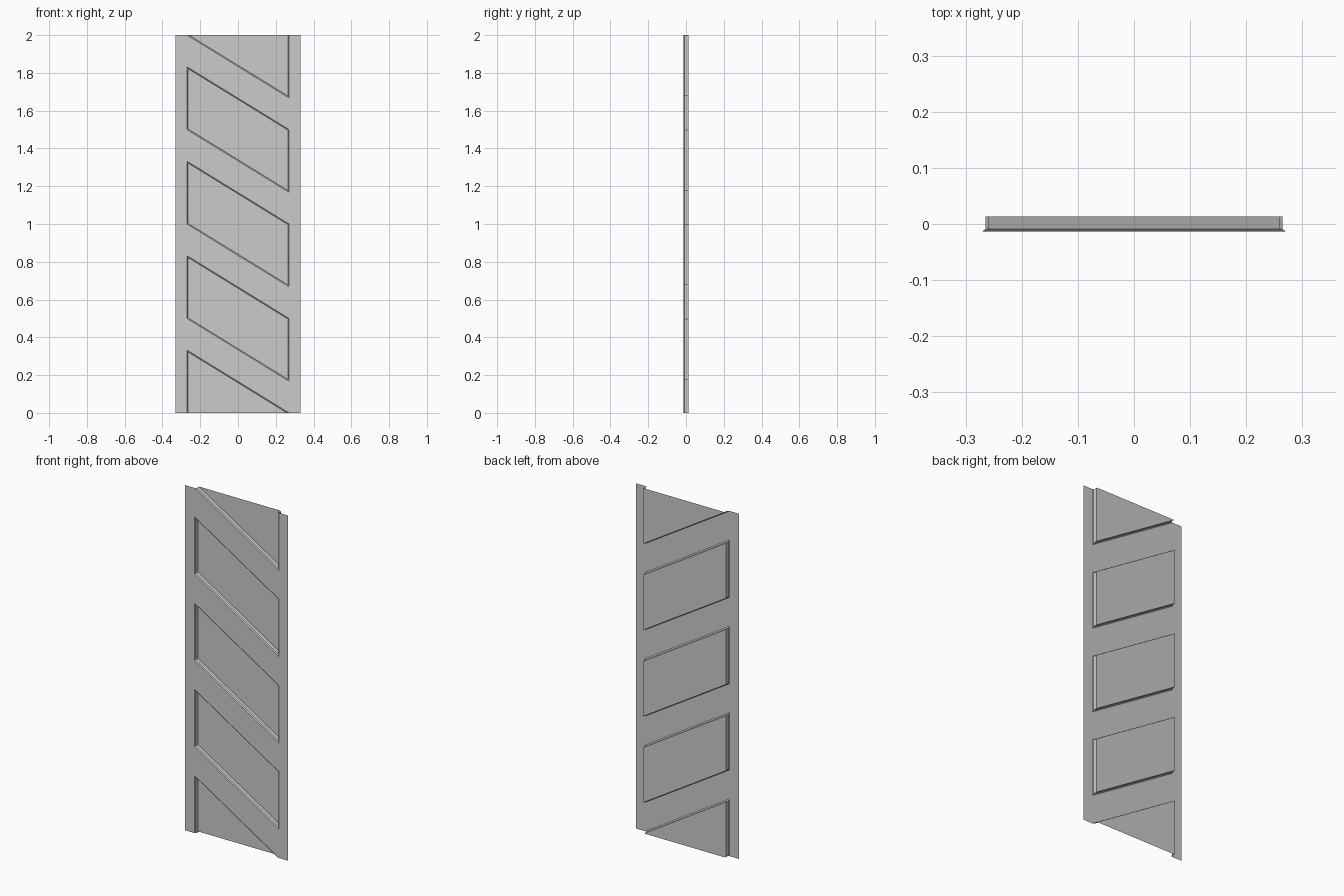
import bpy, bmesh
from mathutils import Vector

if "Cube" in bpy.data.objects:
    bpy.data.objects.remove(bpy.data.objects["Cube"])

HALF_W = 0.331            # outer half width
HOLE = 0.271              # half width of each pressed bay
DROP = 1 / 3              # fall of the slanted edges across a bay
BAY = 1 / 3               # vertical height of a bay
PITCH = 0.5               # repeat distance
FRONT, CHAMFER, BACK = -0.0135, -0.009, 0.0135
SLOPE = DROP / (2 * HOLE)

bm = bmesh.new()


def face(points):
    bm.faces.new([bm.verts.new(p) for p in points])


def bay_loop(zc, inset, y):
    """Slanted bay outline, inset evenly from all four sides."""
    w = HOLE - inset
    dz = BAY / 2 - inset * (1 + SLOPE ** 2) ** 0.5
    return [Vector((x, y, zc - SLOPE * x + s * dz))
            for x, s in ((-w, -1), (w, -1), (w, 1), (-w, 1))]


def quad_strip(x0, x1, l0, r0, l1, r1):
    face([(x0, FRONT, l0), (x1, FRONT, r0), (x1, FRONT, r1), (x0, FRONT, l1)])


for k in range(5):
    z = k * PITCH
    # pressed bay: chamfered lip, straight wall, recessed panel
    loops = [bay_loop(z, 0, FRONT), bay_loop(z, 0.006, CHAMFER), bay_loop(z, 0.006, BACK)]
    for a, b in zip(loops, loops[1:]):
        for i in range(4):
            j = (i + 1) % 4
            face([a[i], a[j], b[j], b[i]])
    face(loops[-1])
    # diagonal rail above the bay
    quad_strip(-HOLE, HOLE, z + BAY, z, z + PITCH, z + PITCH - BAY)
    # stile segments beside the bay and beside the rail
    for lo, hi in ((0, BAY), (BAY, PITCH)):
        quad_strip(-HALF_W, -HOLE, z + lo, z + lo, z + hi, z + hi)
    for lo, hi in ((-DROP, 0), (0, PITCH - BAY)):
        quad_strip(HOLE, HALF_W, z + lo, z + lo, z + hi, z + hi)

bmesh.ops.remove_doubles(bm, verts=bm.verts, dist=1e-5)

# trim the repeating sheet to its bottom and top edges
for z, n in ((0, -1), (2, 1)):
    bmesh.ops.bisect_plane(bm, geom=bm.verts[:] + bm.edges[:] + bm.faces[:], dist=1e-6,
                           plane_co=(0, 0, z), plane_no=(0, 0, n), clear_outer=True)
# drop zero-area leftovers lying in the cut planes
bmesh.ops.delete(bm, geom=[f for f in bm.faces if f.calc_area() < 1e-8], context='FACES')

mesh = bpy.data.meshes.new("pressed_panel")
bm.to_mesh(mesh)
bm.free()
bpy.context.collection.objects.link(bpy.data.objects.new("pressed_panel", mesh))
